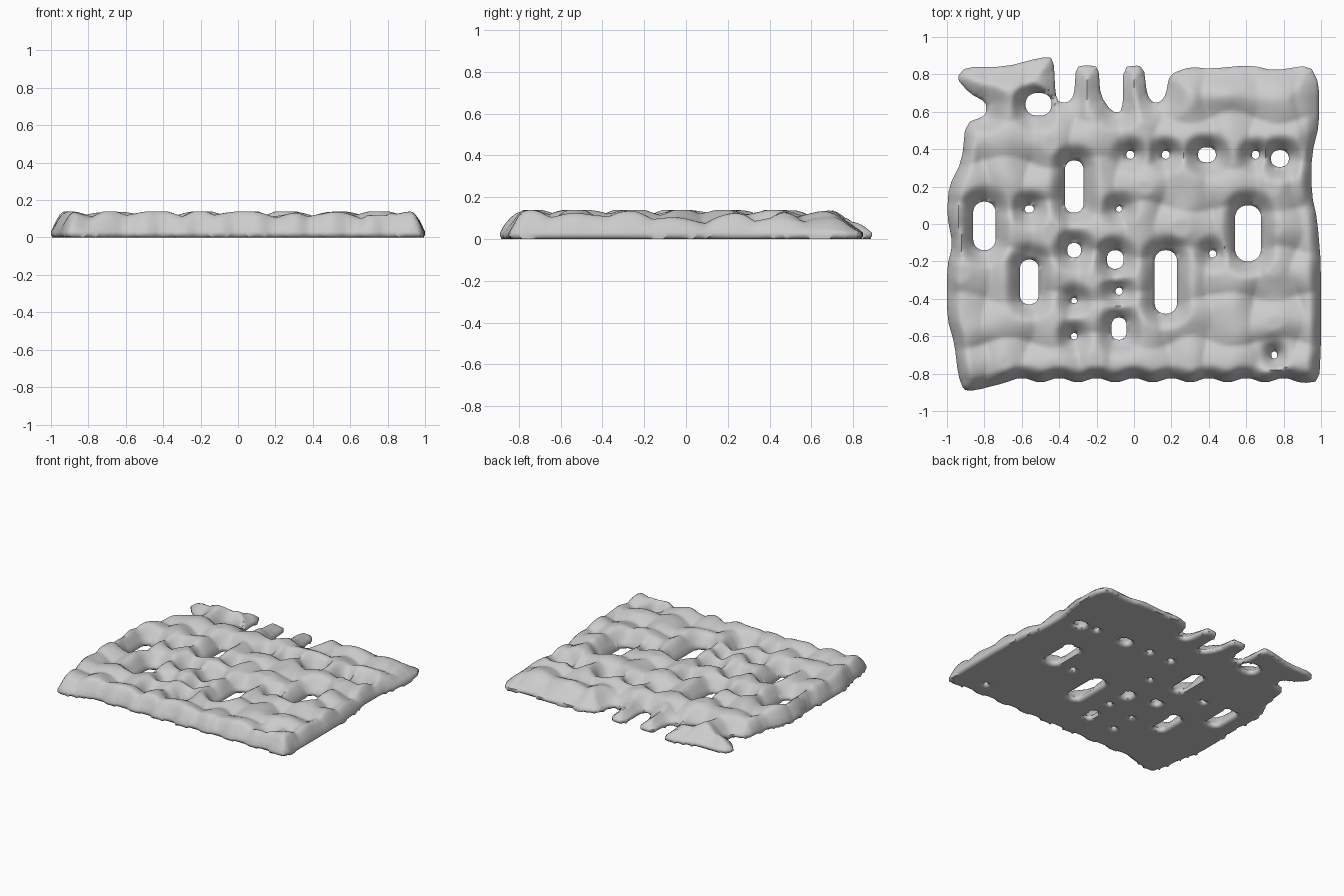
import bpy, bmesh, math
from mathutils import Vector, noise

cube = bpy.data.objects.get("Cube")
if cube:
    bpy.data.objects.remove(cube, do_unlink=True)

CELL = 1 / 64        # mesh spacing
RIM = 0.03           # height of the thin rim
PITCH = 0.24         # spacing between strands

# Ragged outer edge of the mat: back fringe and two sides
EDGE = [(-.91, -.89), (-.94, -.81), (-.96, -.64), (-1, -.5), (-1, -.23), (-.97, -.11),
        (-1, .05), (-.99, .2), (-.92, .34), (-.9, .54), (-.79, .58), (-.79, .65),
        (-.88, .7), (-.95, .78), (-.9, .84), (-.69, .84), (-.5, .89), (-.43, .89),
        (-.42, .69), (-.4, .65), (-.35, .65), (-.32, .69), (-.31, .84), (-.25, .85),
        (-.19, .84), (-.18, .69), (-.12, .6), (-.06, .6), (-.06, .84), (.05, .85),
        (.07, .69), (.1, .65), (.14, .65), (.17, .69), (.19, .8), (.3, .84), (.41, .83),
        (.62, .85), (.75, .82), (.94, .85), (.99, .75), (.99, .53), (.95, .37),
        (.95, .16), (.98, .02), (1, -.22), (1, -.64), (.99, -.84)]
# Wavy front edge
EDGE += [(.9 - .1 * i, -.835 - .017 * math.cos(math.pi * i)) for i in range(17)]
EDGE += [(-.85, -.89)]


def cut_corners(points):
    """Soften each corner of a closed outline."""
    soft = []
    for a, b in zip(points, points[1:] + points[:1]):
        soft += [a.lerp(b, .2), a.lerp(b, .8)]
    return soft


EDGE = cut_corners([Vector(p) for p in EDGE])
SEGMENTS = list(zip(EDGE, EDGE[1:] + EDGE[:1]))

# Gaps between strands: centre x, centre y, half width, half length
GAPS = [(-.51, .64, .07, .06), (-.32, .2, .05, .14), (-.8, -.01, .06, .13),
        (-.56, -.31, .05, .12), (.17, -.31, .06, .17), (.61, -.05, .07, .15),
        (-.56, .08, .025, .02), (-.08, .08, .016, .016), (-.32, -.14, .037, .04),
        (-.1, -.19, .045, .05), (.42, -.16, .02, .02), (-.32, -.41, .016, .016),
        (-.08, -.36, .02, .02), (-.08, -.56, .04, .06), (-.32, -.6, .017, .017),
        (.75, -.7, .016, .02), (-.02, .37, .022, .022), (.17, .37, .022, .022),
        (.39, .37, .048, .04), (.65, .37, .02, .022), (.78, .35, .048, .045)]


def edge_distance(p):
    """Distance to the outer edge, positive inside."""
    inside, best = False, 9.0
    for a, b in SEGMENTS:
        ab, ap = b - a, p - a
        t = min(1, max(0, ap.dot(ab) / ab.length_squared))
        best = min(best, (ap - ab * t).length)
        if (a.y > p.y) != (b.y > p.y) and p.x < a.x + ab.x * ap.y / ab.y:
            inside = not inside
    return best if inside else -best


def gap_distance(p):
    """Distance to the nearest rounded gap, negative inside it."""
    best = 9.0
    for cx, cy, w, h in GAPS:
        r = min(w, h) * .95
        qx, qy = abs(p.x - cx) - w + r, abs(p.y - cy) - h + r
        best = min(best, math.hypot(max(qx, 0), max(qy, 0)) + min(max(qx, qy), 0) - r)
    return best


def distance(p):
    return min(edge_distance(p), gap_distance(p))


def weave_height(x, y):
    """Top of the over-and-under strands."""
    wobble = noise.noise(Vector((x * 3, y * 3, 0)))
    u = (x + .08 + .03 * wobble) / PITCH
    v = (y + .15 - .03 * wobble) / PITCH
    su, sv = math.sin(math.pi * u), math.sin(math.pi * v)
    over_u = sv * (-1) ** math.floor(u)
    over_v = -su * (-1) ** math.floor(v)
    strand = max(.04 * abs(su) + .018 * over_u, .04 * abs(sv) + .018 * over_v)
    rough = noise.noise(Vector((x * 6, y * 6, 4)))
    return min(.14, .08 + strand + .02 * rough)


def rounded(d, width):
    return math.sin(min(1, max(0, d / width)) * math.pi / 2)


# Flat sheet trimmed to the outline and gaps
bm = bmesh.new()
bmesh.ops.create_grid(bm, x_segments=132, y_segments=132, size=66 * CELL)
outside = []
for vert in bm.verts:
    p = vert.co.xy
    if abs(p.y) > .93:
        outside.append(vert)
        continue
    d = distance(p)
    if abs(d) < .7 * CELL:
        step = .002
        slope = Vector((distance(p + Vector((step, 0))) - distance(p - Vector((step, 0))),
                        distance(p + Vector((0, step))) - distance(p - Vector((0, step)))))
        if slope.length > 0:
            vert.co.xy = p - slope.normalized() * d
    elif d < 0:
        outside.append(vert)
bmesh.ops.delete(bm, geom=outside, context='VERTS')
stray = [f for f in bm.faces if distance(f.calc_center_median().xy) < -.001]
bmesh.ops.delete(bm, geom=stray, context='FACES')

# Second layer joined by a narrow rim, sloping more gently at the back
rim_verts = [v for v in bm.verts if v.is_boundary]
made = bmesh.ops.extrude_face_region(bm, geom=bm.faces[:], use_keep_orig=True)["geom"]
top = [g for g in made if isinstance(g, bmesh.types.BMVert)]
for vert in rim_verts:
    vert.co.z = .012
for vert in top:
    x, y = vert.co.xy
    edge, gap = edge_distance(vert.co.xy), gap_distance(vert.co.xy)
    soft = .075 + .1 * min(1, max(0, (y - .4) / .25))
    lift = min(rounded(edge, soft), rounded(gap, .1))
    vert.co.z = RIM + (weave_height(x, y) - RIM) * lift
bmesh.ops.dissolve_degenerate(bm, dist=.0005, edges=bm.edges[:])
bmesh.ops.recalc_face_normals(bm, faces=bm.faces[:])

mesh = bpy.data.meshes.new("woven_mat")
bm.to_mesh(mesh)
bm.free()
mat_object = bpy.data.objects.new("woven_mat", mesh)
bpy.context.collection.objects.link(mat_object)

# Pale grey surface
grey = bpy.data.materials.new("pale_grey")
grey.use_nodes = True
colour = (.6, .6, .6, 1)
grey.diffuse_color = colour
grey.node_tree.nodes["Principled BSDF"].inputs["Base Color"].default_value = colour
mesh.materials.append(grey)

bpy.context.view_layer.objects.active = mat_object
mat_object.select_set(True)
bpy.ops.object.shade_smooth_by_angle(angle=math.radians(60))
